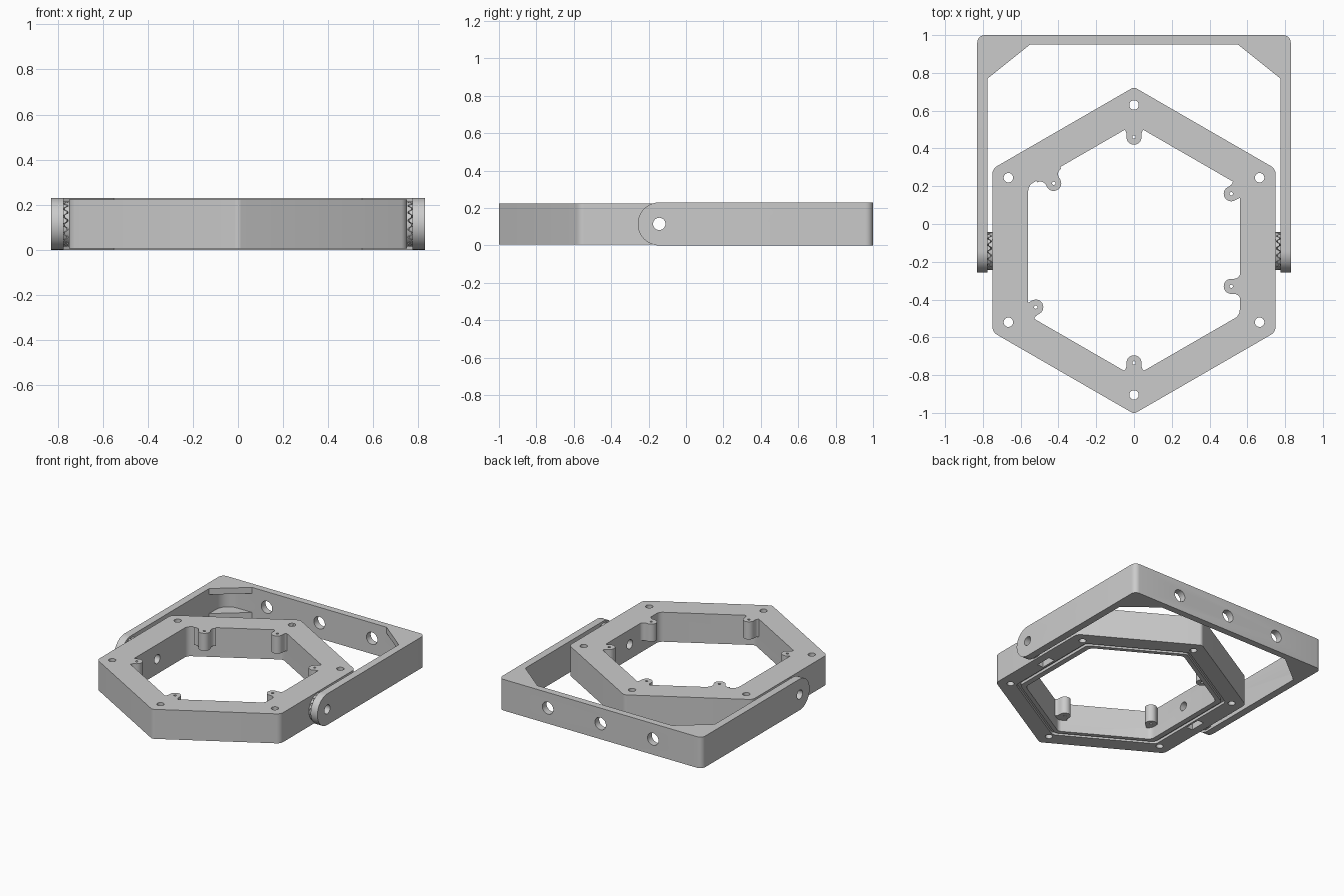
import bpy, bmesh
from math import sin, cos, pi, tan, atan2
from mathutils import Vector

if "Cube" in bpy.data.objects:
    bpy.data.objects.remove(bpy.data.objects["Cube"])

CY, PZ = -0.14, 0.115        # hexagon / pivot centre
PY = -0.143
Z0, Z1 = 0.005, 0.223        # hexagon frame height
ZB = 0.23                    # bracket height


def circle(x, y, r, n=32):
    return [(x + r * cos(2 * pi * i / n), y + r * sin(2 * pi * i / n)) for i in range(n)]


def rounded(pts, radii, seg=6):
    """Polygon with each corner replaced by an arc (radius 0 keeps it sharp)."""
    out = []
    for i, p in enumerate(pts):
        r = radii[i]
        p = Vector(p)
        if r == 0:
            out.append(tuple(p))
            continue
        d1 = (Vector(pts[i - 1]) - p).normalized()
        d2 = (Vector(pts[(i + 1) % len(pts)]) - p).normalized()
        half = d1.angle(d2) / 2
        c = p + (d1 + d2).normalized() * r / sin(half)
        v1, v2 = p + d1 * r / tan(half) - c, p + d2 * r / tan(half) - c
        a0 = atan2(v1.y, v1.x)
        da = (atan2(v2.y, v2.x) - a0 + pi) % (2 * pi) - pi
        out += [(c.x + r * cos(a0 + da * k / seg), c.y + r * sin(a0 + da * k / seg))
                for k in range(seg + 1)]
    return out


def hexagon(half_w, apex, r_side, r_apex):
    k = apex - half_w * tan(pi / 6)
    pts = [(0, CY + apex), (-half_w, CY + k), (-half_w, CY - k),
           (0, CY - apex), (half_w, CY - k), (half_w, CY + k)]
    return rounded(pts, [r_apex, r_side, r_side] * 2)


def new_object(name, bm):
    bmesh.ops.recalc_face_normals(bm, faces=bm.faces[:])
    me = bpy.data.meshes.new(name)
    bm.to_mesh(me)
    bm.free()
    ob = bpy.data.objects.new(name, me)
    bpy.context.collection.objects.link(ob)
    return ob


def prism(name, pts, a, b, axis='z'):
    """Extrude a 2D outline from a to b along an axis."""
    place = {'z': lambda u, v, w: (u, v, w),
             'x': lambda u, v, w: (w, u, v),
             'y': lambda u, v, w: (u, w, v)}[axis]
    bm = bmesh.new()
    lo = [bm.verts.new(place(u, v, a)) for u, v in pts]
    hi = [bm.verts.new(place(u, v, b)) for u, v in pts]
    bm.faces.new(lo)
    bm.faces.new(hi)
    for i in range(len(pts)):
        j = (i + 1) % len(pts)
        bm.faces.new((lo[i], lo[j], hi[j], hi[i]))
    return new_object(name, bm)


def combine(ob, tools, op='DIFFERENCE'):
    """Apply booleans and delete the helper objects."""
    bpy.context.view_layer.objects.active = ob
    for t in tools:
        t.hide_render = True
        m = ob.modifiers.new('bool', 'BOOLEAN')
        m.operation, m.object, m.solver = op, t, 'EXACT'
        bpy.ops.object.modifier_apply(modifier=m.name)
        bpy.data.objects.remove(t)


def screw_boss(x, y, dx, dy, neck=0.015):
    """Round lug with a neck that flares into the wall in direction (dx, dy)."""
    r, f = 0.04, 0.033
    side = [(neck + f * sin(t), r + f - f * cos(t)) for t in [k * pi / 10 for k in range(6)]]
    loc = [(r * cos(a), r * sin(a)) for a in [pi / 2 + k * pi / 12 for k in range(13)]]
    loc += [(u, -v) for u, v in side] + [(0.11, -r - f), (0.11, r + f)] + side[::-1]
    d = Vector((dx, dy)).normalized()
    pts = [(x + u * d.x - v * d.y, y + u * d.y + v * d.x) for u, v in loc]
    return prism('boss', pts, Z1 - 0.13, Z1)


# Hexagonal frame with inner opening
frame = prism('hexagonal_frame', hexagon(0.75, 0.865, 0.05, 0.03), Z0, Z1)
combine(frame, [prism('cut', hexagon(0.56, 0.667, 0.05, 0.04), -1, 1)])

# Screw bosses on the inner wall
bosses = [(0, 0.46, 0, 1), (0, -0.735, 0, -1), (-0.425, 0.215, -0.5, 0.866),
          (0.515, 0.16, 0.866, 0.5), (0.515, -0.33, 1, 0), (-0.52, -0.44, -0.866, -0.5)]
combine(frame, [screw_boss(*b) for b in bosses], 'UNION')

# Corner bolt holes, boss holes, pivot bore
bolts = [(0, 0.63), (0, -0.905)] + [(s * 0.665, y) for s in (1, -1) for y in (0.245, -0.52)]
cuts = [prism('cut', circle(x, y, 0.025, 24), -1, 1) for x, y in bolts]
cuts += [prism('cut', circle(b[0], b[1], 0.009, 12), -1, 1) for b in bosses]
cuts.append(prism('cut', circle(PY, PZ, 0.033), -1, 1, 'x'))

# Nut pockets from below in the side walls
for s in (1, -1):
    x0, x1 = sorted((s * 0.64, s * 0.69))
    cuts.append(prism('cut', [(x0, PY - 0.06), (x1, PY - 0.06), (x1, PY + 0.06), (x0, PY + 0.06)],
                      -0.1, PZ + 0.055))

# Seal groove on the underside
groove = prism('groove', hexagon(0.625, 0.73, 0.04, 0.04), -0.05, 0.025)
combine(groove, [prism('cut', hexagon(0.6, 0.702, 0.04, 0.04), -1, 1)])
combine(frame, cuts + [groove])

# U-shaped bracket, arm ends rounded by the side profile
bracket = prism('mounting_bracket', rounded(
    [(0.83, -0.3), (0.83, 1), (-0.83, 1), (-0.83, -0.3),
     (-0.775, -0.3), (-0.775, 0.95), (0.775, 0.95), (0.775, -0.3)],
    [0, 0.04, 0.04, 0, 0, 0.1, 0.1, 0]), -0.1, 0.4)
R = ZB / 2
profile = [(PY + R * cos(a), PZ + R * sin(a)) for a in [pi / 2 + k * pi / 24 for k in range(25)]]
combine(bracket, [prism('side', profile + [(1.1, 0), (1.1, ZB)], -1, 1, 'x')], 'INTERSECT')

# Corner gusset plates, top and bottom
plates = []
for s in (1, -1):
    tri = [(s * x, y) for x, y in ((0.775, 0.77), (0.8, 0.77), (0.8, 0.975), (0.55, 0.975), (0.55, 0.95))]
    plates += [prism('plate', tri, z, z + 0.045) for z in (0, ZB - 0.045)]
combine(bracket, plates, 'UNION')

# Mounting holes in the back wall and pivot holes
cuts = [prism('cut', circle(x, PZ, 0.045), 0.8, 1.2, 'y') for x in (-0.43, 0, 0.43)]
combine(bracket, cuts + [prism('cut', circle(PY, PZ, 0.033), -1, 1, 'x')])


def toothed_disc(name, s, base, shift, teeth=16):
    """Ring with radial locking teeth on one face."""
    bm = bmesh.new()
    n = teeth * 4
    rings = []
    for r, flat in ((0.035, True), (0.1, True), (0.1, False), (0.035, False)):
        ring = []
        for i in range(n):
            a = 2 * pi * i / n
            x = base if flat else shift + (0.015 if i % 4 < 2 else 0)
            ring.append(bm.verts.new((s * x, PY + r * cos(a), PZ + r * sin(a))))
        rings.append(ring)
    for k in range(4):
        p, q = rings[k], rings[(k + 1) % 4]
        for i in range(n):
            j = (i + 1) % n
            bm.faces.new((p[i], p[j], q[j], q[i]))
    return new_object(name, bm)


# Meshing tooth rings on frame and arms
discs = []
for s, side in ((1, 'right'), (-1, 'left')):
    discs.append(toothed_disc(f'frame_tooth_ring_{side}', s, 0.745, 0.755))
    discs.append(toothed_disc(f'arm_tooth_ring_{side}', s, 0.78, 0.759))

# Smooth curved walls, keep edges sharp
bpy.ops.object.select_all(action='DESELECT')
for ob in [frame, bracket] + discs:
    ob.select_set(True)
bpy.context.view_layer.objects.active = frame
bpy.ops.object.shade_smooth_by_angle(angle=pi / 7)
